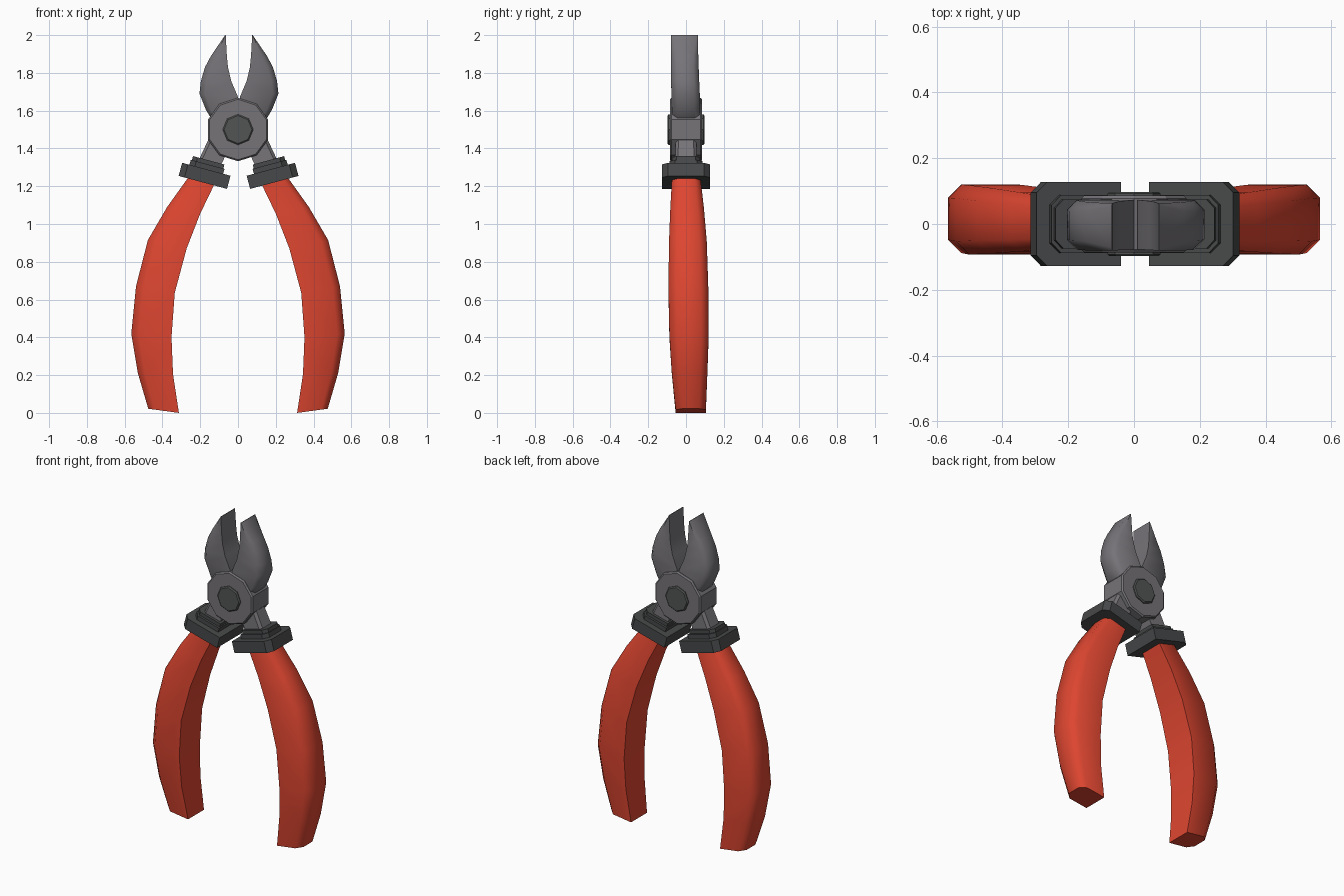
import bpy, bmesh, math

if "Cube" in bpy.data.objects:
    bpy.data.objects.remove(bpy.data.objects["Cube"])


def material(name, rgb):
    m = bpy.data.materials.new(name)
    m.diffuse_color = (*rgb, 1)
    m.use_nodes = True
    m.node_tree.nodes["Principled BSDF"].inputs["Base Color"].default_value = m.diffuse_color
    return m


RED = material("red grip", (0.73, 0.061, 0.03))
STEEL = material("grey steel", (0.18, 0.172, 0.186))
DARK = material("dark plastic", (0.063, 0.065, 0.067))
BOLT = material("dark steel", (0.085, 0.09, 0.09))


def skin(name, rings, mat, angle=None):
    """Join equal-length rings of points into a closed solid."""
    bm = bmesh.new()
    vs = [[bm.verts.new(p) for p in r] for r in rings]
    n = len(vs[0])
    for a, b in zip(vs, vs[1:]):
        for i in range(n):
            j = (i + 1) % n
            bm.faces.new((a[i], a[j], b[j], b[i]))
    bm.faces.new(vs[0])
    bm.faces.new(vs[-1])
    bmesh.ops.recalc_face_normals(bm, faces=bm.faces)
    me = bpy.data.meshes.new(name)
    bm.to_mesh(me)
    bm.free()
    me.materials.append(mat)
    ob = bpy.data.objects.new(name, me)
    bpy.context.collection.objects.link(ob)
    if angle:
        bpy.ops.object.select_all(action='DESELECT')
        ob.select_set(True)
        bpy.context.view_layer.objects.active = ob
        bpy.ops.object.shade_smooth_by_angle(angle=math.radians(angle))
    return ob


def section(ix, iz, ox, oz, y0, y1, c, side, dx):
    """Cross-section: square inner side, chamfered outer corners."""
    t = min(c / math.hypot(ox - ix, oz - iz), 0.45)
    cx, cz = ox + (ix - ox) * t, oz + (iz - oz) * t
    pts = [(ix, y0, iz), (cx, y0, cz), (ox, y0 + c, oz),
           (ox, y1 - c, oz), (cx, y1, cz), (ix, y1, iz)]
    return [(side * x + dx, y, z) for x, y, z in pts]


def loft(name, stations, mat, side, dx=0, angle=None):
    return skin(name, [section(*s, side, dx) for s in stations], mat, angle)


def collar_station(h, w, y, c, shift=0):
    a = math.radians(15)
    cx, cz = 0.18 - math.sin(a) * h, 1.255 + math.cos(a) * h
    def p(u):
        return cx + u * math.cos(a), cz + u * math.sin(a)
    return (*p(shift - w / 2), *p(shift + w / 2), -y, y, c)


def disc(name, n, rings, mat):
    pts = []
    for r, y in rings:
        pts.append([(r * math.sin(2 * math.pi * i / n), y,
                     1.5 - r * math.cos(2 * math.pi * i / n)) for i in range(n)])
    return skin(name, pts, mat)


# inner x, z, outer x, z, back/front depth, chamfer
GRIP = [(0.115, 1.235, 0.25, 1.27, -0.075, 0.075, 0.03),
        (0.13, 1.2, 0.27, 1.237, -0.075, 0.078, 0.03),
        (0.2, 1.055, 0.375, 1.09, -0.083, 0.095, 0.035),
        (0.272, 0.87, 0.477, 0.915, -0.09, 0.11, 0.04),
        (0.335, 0.635, 0.54, 0.67, -0.093, 0.118, 0.04),
        (0.352, 0.40, 0.565, 0.42, -0.088, 0.12, 0.04),
        (0.344, 0.205, 0.53, 0.21, -0.075, 0.113, 0.038),
        (0.313, 0.0, 0.475, 0.022, -0.055, 0.105, 0.035)]

JAW = [(0.070, 2.0, 0.073, 2.0, -0.08, 0.063, 0.008),
       (0.064, 1.89, 0.148, 1.89, -0.08, 0.065, 0.026),
       (0.058, 1.83, 0.180, 1.83, -0.08, 0.067, 0.03),
       (0.041, 1.757, 0.202, 1.755, -0.079, 0.07, 0.03),
       (0.006, 1.675, 0.209, 1.69, -0.077, 0.073, 0.03),
       (0.0, 1.58, 0.175, 1.605, -0.075, 0.075, 0.03),
       (0.0, 1.49, 0.13, 1.53, -0.075, 0.075, 0.03)]

ARM = [(0.03, 1.44, 0.135, 1.50, -0.055, 0.055, 0.015),
       (0.065, 1.365, 0.16, 1.44, -0.055, 0.055, 0.015),
       (0.10, 1.29, 0.212, 1.33, -0.058, 0.058, 0.015)]

for side, tag in ((1, "right"), (-1, "left")):
    loft(tag + "_grip", GRIP, RED, side, 0, 50)
    loft(tag + "_jaw", JAW, STEEL, side, 0.005, 50)
    loft(tag + "_arm", ARM, STEEL, side)
    # stepped plastic collar at the top of each grip
    loft(tag + "_collar", [collar_station(-0.036, 0.265, 0.127, 0.032),
                           collar_station(0.036, 0.265, 0.127, 0.032)], DARK, side, 0.003)
    loft(tag + "_collar_step", [collar_station(0.02, 0.185, 0.088, 0.03),
                                collar_station(0.063, 0.185, 0.088, 0.03),
                                collar_station(0.063, 0.172, 0.074, 0.025),
                                collar_station(0.085, 0.172, 0.074, 0.025)], DARK, side, 0.003)

# pivot plate and bolt
disc("pivot_plate", 10, [(0.16, -0.086), (0.168, -0.078), (0.168, 0.078), (0.16, 0.086)], STEEL)
disc("pivot_bolt", 8, [(0.074, -0.098), (0.081, -0.092), (0.081, 0.092), (0.074, 0.098)], BOLT)
